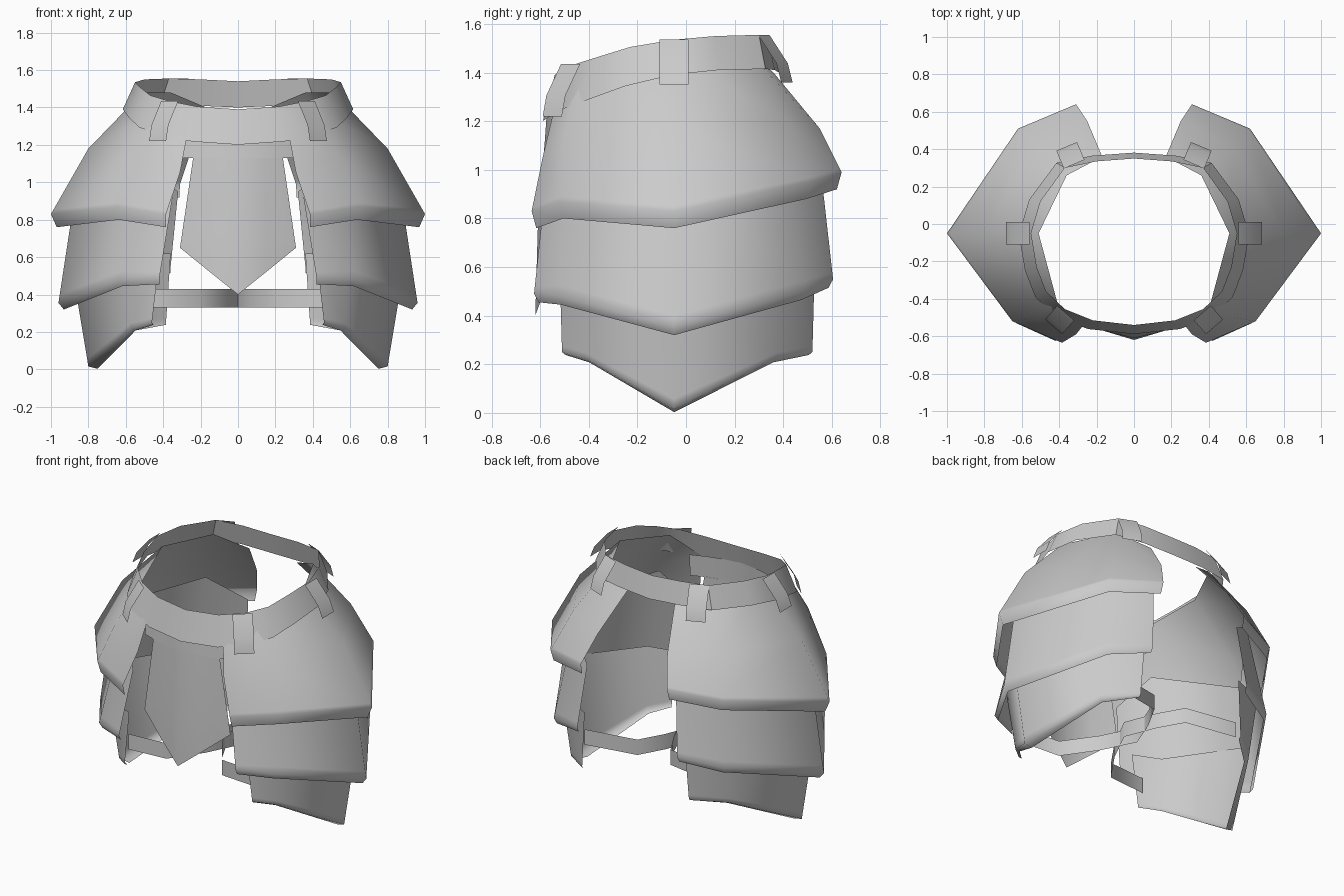
import bpy
from mathutils import Vector

cube = bpy.data.objects.get("Cube")
if cube:
    bpy.data.objects.remove(cube)

# One plain steel grey throughout
steel = bpy.data.materials.new("steel_grey")
steel.use_nodes = True
colour = (0.6, 0.6, 0.6, 1)
steel.diffuse_color = colour
steel.node_tree.nodes["Principled BSDF"].inputs["Base Color"].default_value = colour


def loft(name, rows, angle=None, merge=True):
    """Skin a sheet through rows of points and mirror it across x."""
    width = len(rows[0])
    points = [tuple(point) for row in rows for point in row]
    faces = []
    for r in range(len(rows) - 1):
        for c in range(width - 1):
            a = r * width + c
            faces.append((a, a + width, a + width + 1, a + 1))
    mesh = bpy.data.meshes.new(name)
    mesh.from_pydata(points, [], faces)
    mesh.materials.append(steel)
    obj = bpy.data.objects.new(name, mesh)
    bpy.context.collection.objects.link(obj)
    bpy.ops.object.select_all(action="DESELECT")
    obj.select_set(True)
    bpy.context.view_layer.objects.active = obj
    if angle is None:
        bpy.ops.object.shade_smooth()
    else:
        bpy.ops.object.shade_smooth_by_angle(angle=angle)
    mirror = obj.modifiers.new("mirror", "MIRROR")
    mirror.use_mirror_merge = merge


def armour_plate(name, rows, inset, drop):
    """Curved plate, with a tight rolled rim turned inward at the bottom."""
    rows = [[Vector(p) for p in row] for row in rows]
    last, above = rows[-1], rows[-2]
    tight = [p.lerp(q, 0.07) for p, q in zip(last, above)]
    lip = [Vector((p.x - (p.x - 0.385) * inset, p.y * 0.97, p.z - drop)) for p in last]
    loft(name, rows[:-1] + [tight, last, lip])


# Hip plates: each row runs from the front edge round the side to the back
armour_plate("upper_hip_plate", [
    [(.27, -.54, 1.26), (.41, -.42, 1.4), (.51, -.05, 1.48), (.36, .26, 1.48), (.17, .36, 1.4)],
    [(.31, -.59, 1.05), (.53, -.5, 1.15), (.8, -.05, 1.18), (.52, .42, 1.2), (.25, .55, 1.17)],
    [(.385, -.635, .83), (.65, -.52, .87), (1, -.05, .83), (.62, .51, .95), (.31, .64, .99)],
], 0.05, 0.07)
armour_plate("middle_hip_plate", [
    [(.35, -.58, .92), (.51, -.45, 1.13), (.86, -.05, 1.01), (.52, .41, 1.1), (.32, .56, .95)],
    [(.42, -.625, .49), (.63, -.53, .48), (.96, -.05, .355), (.61, .49, .5), (.36, .605, .55)],
], 0.05, 0.035)
armour_plate("lower_hip_plate", [
    [(.42, -.52, .6), (.6, -.46, .61), (.9, -.05, .62), (.59, .43, .62), (.36, .53, .62)],
    [(.46, -.51, .25), (.57, -.41, .22), (.8, -.05, .015), (.57, .37, .22), (.385, .52, .25)],
], 0.12, 0.012)

# Belt: tilted ring, deeper at the front, flared toward its lower edge
rim = [(0, -.54, 1.39), (.22, -.515, 1.405), (.37, -.455, 1.435), (.47, -.36, 1.465), (.52, -.23, 1.505),
       (.55, -.05, 1.535), (.5, .12, 1.55), (.37, .3, 1.555), (.2, .335, 1.55), (0, .35, 1.54)]
hem = [(x * 1.12, y * 1.09, z - 0.14 - 0.05 * max(0, -y / 0.55)) for x, y, z in rim]
loft("belt", [rim, hem], 0.6)

# Hanging front panel: wide tab under the belt, narrow shoulders, pointed tip
loft("front_panel", [
    [(0, -.57, 1.27), (.14, -.55, 1.27), (.23, -.525, 1.27), (.32, -.49, 1.27)],
    [(0, -.58, 1.13), (.14, -.56, 1.13), (.23, -.535, 1.13), (.32, -.5, 1.13)],
], 0.5)
loft("front_panel_skirt", [
    [(0, -.58, 1.13), (.14, -.56, 1.13), (.24, -.53, 1.13)],
    [(0, -.61, .75), (.15, -.575, .72), (.31, -.52, .65)],
    [(0, -.62, .4), (.15, -.575, .52), (.31, -.52, .65)],
], 0.5)


def belt_loop(name, top, bottom):
    """Short strip hanging from the belt rim over the hip plate."""
    top, bottom = Vector(top), Vector(bottom)
    out = bottom - top
    out.z = 0
    out.normalize()
    side = Vector((-out.y, out.x, 0)) * 0.06
    centre = [top, top.lerp(bottom, 0.6) + out * 0.02, bottom]
    loft(name, [[p - side, p + side] for p in centre], 0.4)


belt_loop("front_belt_loop", (.365, -.475, 1.435), (.43, -.55, 1.22))
belt_loop("side_belt_loop", (.56, -.05, 1.535), (.685, -.05, 1.35))
belt_loop("back_belt_loop", (.32, .32, 1.555), (.36, .415, 1.36))

# Thigh straps: a band running round the inside of each leg
path = [(.46, -.47), (.2, -.45), (.06, -.25), (-.05, -.03), (.03, .17), (.12, .33), (.46, .39)]
loft("thigh_strap", [[(x, y, z) for x, y in path] for z in (0.43, 0.33)], merge=False)
